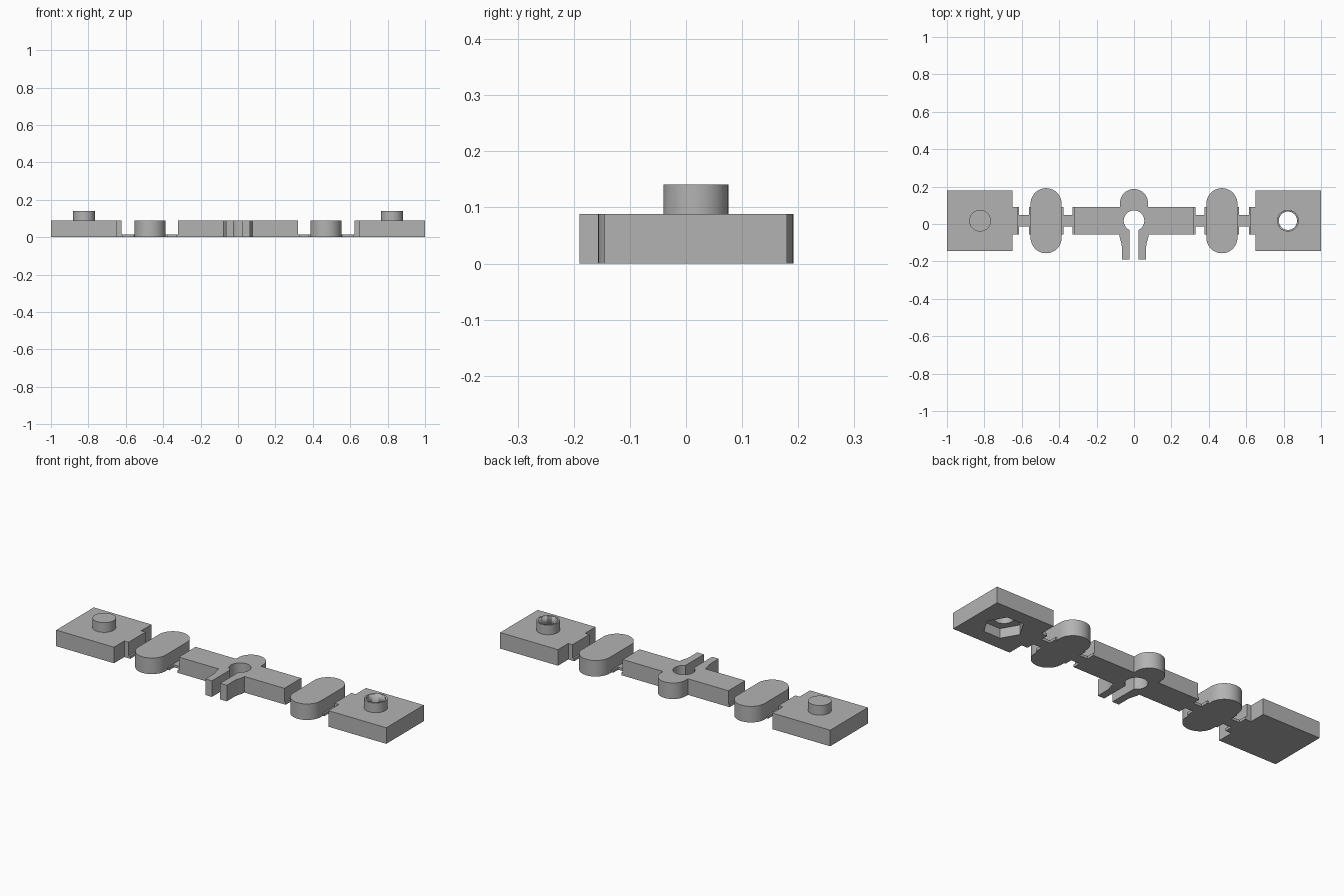
import bpy, bmesh, math

if "Cube" in bpy.data.objects:
    bpy.data.objects.remove(bpy.data.objects["Cube"])

CY = 0.0175      # centre line of the chain
H = 0.088        # body thickness
T = 0.014        # living hinge thickness

grey = bpy.data.materials.new("plain grey")
grey.diffuse_color = (0.45, 0.45, 0.45, 1)
grey.use_nodes = True
grey.node_tree.nodes["Principled BSDF"].inputs["Base Color"].default_value = grey.diffuse_color


def arc(cx, cy, r, a0, a1, n):
    """Points along an arc, angles in degrees."""
    return [(cx + r * math.cos(math.radians(a0 + (a1 - a0) * i / n)),
             cy + r * math.sin(math.radians(a0 + (a1 - a0) * i / n))) for i in range(n + 1)]


def circle(cx, r, n=48):
    return arc(cx, CY, r, 0, 360, n)[:-1]


def prism(name, pts, z0, z1, smooth=False):
    """Extrude a flat outline from z0 to z1."""
    bm = bmesh.new()
    face = bm.faces.new([bm.verts.new((x, y, z0)) for x, y in pts])
    top = bmesh.ops.extrude_face_region(bm, geom=[face])["geom"]
    for v in top:
        if isinstance(v, bmesh.types.BMVert):
            v.co.z = z1
    bmesh.ops.recalc_face_normals(bm, faces=bm.faces)
    me = bpy.data.meshes.new(name)
    bm.to_mesh(me)
    bm.free()
    me.materials.append(grey)
    ob = bpy.data.objects.new(name, me)
    bpy.context.collection.objects.link(ob)
    if smooth:
        bpy.ops.object.select_all(action='DESELECT')
        ob.select_set(True)
        bpy.context.view_layer.objects.active = ob
        bpy.ops.object.shade_smooth_by_angle(angle=math.radians(30))
    return ob


def rect(x0, x1, half):
    return [(x0, CY - half), (x1, CY - half), (x1, CY + half), (x0, CY + half)]


def cut(ob, cutter):
    m = ob.modifiers.new("cut", 'BOOLEAN')
    m.operation = 'DIFFERENCE'
    m.solver = 'EXACT'
    m.object = cutter
    cutter.hide_render = True
    cutter.hide_set(True)


# Mirrored parts: end blocks, oval links and thin hinges
blocks = {}
for side, s in (("left", -1), ("right", 1)):
    outline = [(1, CY - 0.1625), (1, CY + 0.1625), (0.65, CY + 0.1625), (0.65, CY + 0.073),
               (0.624, CY + 0.073), (0.624, CY - 0.073), (0.65, CY - 0.073), (0.65, CY - 0.1625)]
    blocks[side] = prism(side + "_end_block", [(s * x, y) for x, y in outline], 0, H)
    oval = arc(0.47, CY + 0.091, 0.083, 0, 180, 24) + arc(0.47, CY - 0.091, 0.083, 180, 360, 24)
    prism(side + "_oval_link", [(s * x, y) for x, y in oval], 0, H, True)
    # Each hinge flares to a wide lip at both ends
    for tag, a, b in (("inner", 0.31, 0.40), ("outer", 0.54, 0.635)):
        a1, b1 = (0.328, 0.378) if tag == "inner" else (0.562, 0.614)
        hinge = [(a, -0.073), (a1, -0.073), (a1, -0.03), (b1, -0.03), (b1, -0.073), (b, -0.073),
                 (b, 0.073), (b1, 0.073), (b1, 0.03), (a1, 0.03), (a1, 0.073), (a, 0.073)]
        prism(f"{side}_{tag}_hinge", [(s * x, CY + y) for x, y in hinge], 0, T)

# Pegs: solid on the left, hollow on the right
prism("solid_peg", circle(-0.823, 0.058), H - 0.002, 0.141, True)
tube = prism("hollow_peg", circle(0.823, 0.058), H - 0.002, 0.141, True)
bore = prism("bore_cutter", circle(0.823, 0.049), -0.1, 0.3, True)
hexagon = prism("hex_cutter", circle(0.823, 0.1, 6), -0.1, 0.052)
cut(tube, bore)
cut(blocks["right"], bore)
cut(blocks["right"], hexagon)

# Centre bar: rounded bump behind, round hole opening into a slot between two prongs
lo, hi, R, slot = CY - 0.073, CY + 0.073, 0.055, 0.025
ang = math.degrees(math.asin(slot / R))
prong = [(slot, -0.19), (0.065, -0.19), (0.065, -0.12), (0.067, -0.105), (0.073, -0.085),
         (0.077, -0.07), (0.078, lo)]
bar = prong + [(0.32, lo), (0.32, hi), (0.075, hi)]
bar += arc(0, 0.112, 0.075, 0, 180, 28)
bar += [(-0.075, hi), (-0.32, hi), (-0.32, lo)] + [(-x, y) for x, y in reversed(prong)]
bar += arc(0, CY, R, 270 - ang, -90 + ang, 40)
prism("centre_bar_with_clip", bar, 0, H, True)
